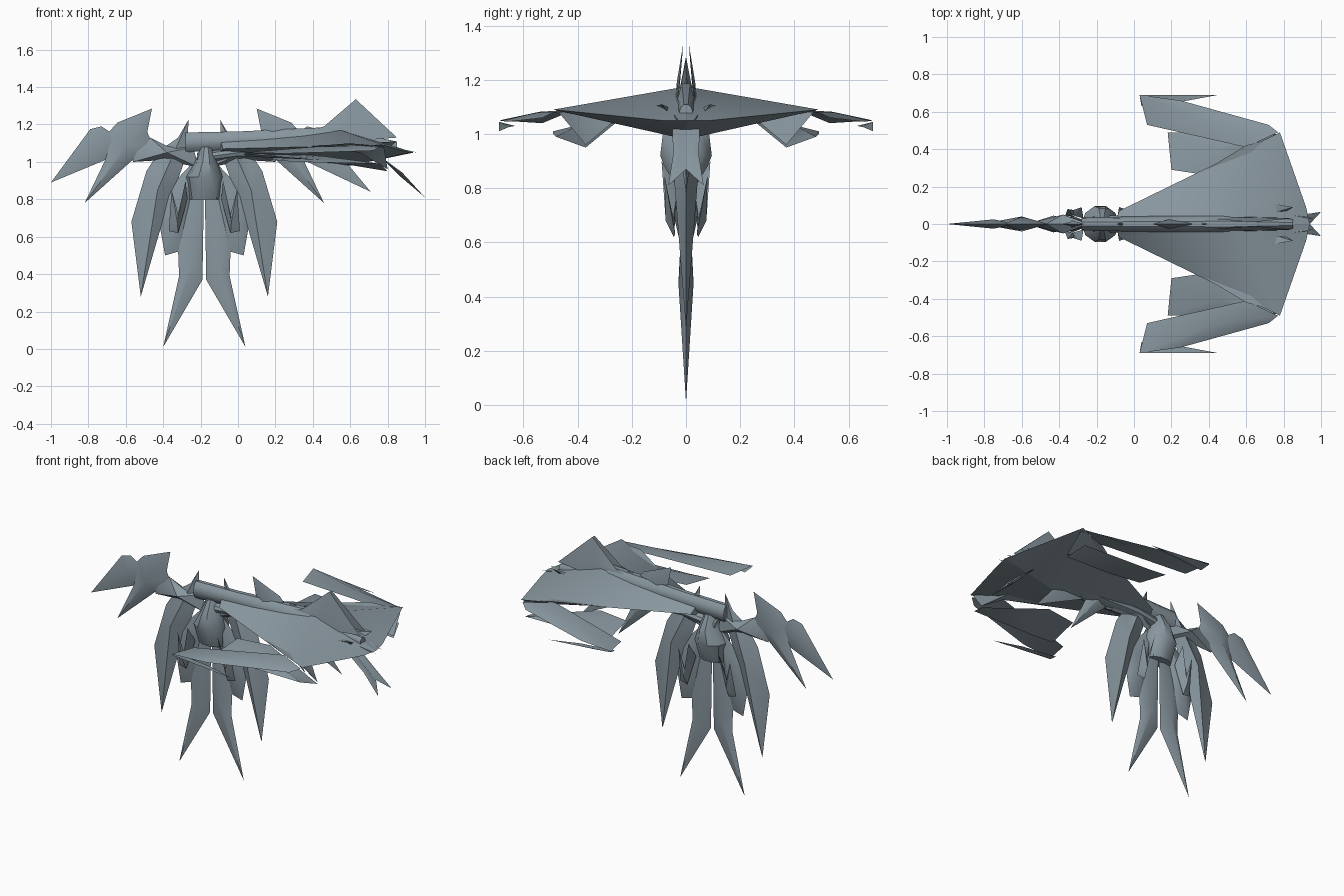
import bpy, bmesh, math
from mathutils import Vector

grey = bpy.data.materials.new("slate_grey")
grey.diffuse_color = (0.25, 0.31, 0.35, 1)
AXIS = -0.18  # x position of the feather fan's own mirror line


def build(name, verts, faces, smooth=35):
    """Make a mesh object with consistent normals and soft shading."""
    bm = bmesh.new()
    vs = [bm.verts.new(v) for v in verts]
    for f in faces:
        bm.faces.new([vs[i] for i in f])
    bmesh.ops.recalc_face_normals(bm, faces=bm.faces)
    me = bpy.data.meshes.new(name)
    bm.to_mesh(me)
    bm.free()
    ob = bpy.data.objects.new(name, me)
    bpy.context.collection.objects.link(ob)
    me.materials.append(grey)
    bpy.ops.object.select_all(action='DESELECT')
    ob.select_set(True)
    bpy.context.view_layer.objects.active = ob
    bpy.ops.object.shade_smooth_by_angle(angle=math.radians(smooth))
    return ob


def blade(name, outline, hub, offset):
    """Lens-shaped blade: sharp outline, raised on both sides at the hub."""
    n = len(outline)
    hub, offset = Vector(hub), Vector(offset)
    verts = list(outline) + [hub + offset, hub - offset]
    faces = [(i, (i + 1) % n, h) for h in (n, n + 1) for i in range(n)]
    return build(name, verts, faces)


def loft(name, rings, axis, n=10):
    """Tube through (centre, half width, half height) rings along x or z."""
    verts, faces = [], []
    for (x, y, z), a, b in rings:
        for i in range(n):
            c, s = math.cos(2 * math.pi * i / n), math.sin(2 * math.pi * i / n)
            verts.append((x, y + a * c, z + b * s) if axis == 'x'
                         else (x + a * c, y + b * s, z))
    for r in range(len(rings) - 1):
        for i in range(n):
            j = (i + 1) % n
            faces.append((r * n + i, r * n + j, r * n + n + j, r * n + n + i))
    faces += [tuple(range(n)), tuple(range(len(verts) - n, len(verts)))]
    return build(name, verts, faces)


# Feather fan: (distance from fan axis, z) outlines, hub, half thickness
FAN = {
    "tail_feather": ([(0, 1.0), (0.10, 0.80), (0.14, 0.52), (0.135, 0.39),
                      (0.22, 0.01), (0.01, 0.37)], (0.07, 0.45), 0.028),
    "inner_feather": ([(0.04, 1.02), (0.20, 0.85), (0.235, 0.64), (0.21, 0.50),
                       (0.14, 0.52), (0.08, 0.75)], (0.15, 0.70), 0.045),
    "long_feather": ([(0.085, 1.225), (0.14, 1.13), (0.24, 1.06), (0.31, 0.95),
                      (0.39, 0.68), (0.34, 0.28), (0.235, 0.64), (0.15, 0.88),
                      (0.09, 1.05)], (0.25, 0.85), 0.045),
    "fan_arm": ([(0.03, 0.97), (0.06, 1.08), (0.20, 1.085), (0.29, 1.13),
                 (0.40, 1.06), (0.38, 1.0), (0.22, 1.01)], (0.2, 1.05), 0.05),
    "crest_feather": ([(0.28, 1.10), (0.305, 1.16), (0.28, 1.285),
                       (0.465, 1.21), (0.51, 1.16), (0.53, 1.01),
                       (0.64, 0.78), (0.395, 1.0)], (0.42, 1.08), 0.04),
    "crest_tip": ([(0.46, 1.13), (0.55, 1.19), (0.61, 1.175), (0.82, 0.89),
                   (0.53, 1.01)], (0.57, 1.10), 0.025),
}
for name, (outline, hub, t) in FAN.items():
    for tag, s in (("left", -1), ("right", 1)):
        pts = [(AXIS + s * u, 0, z) for u, z in outline]
        if name == "crest_tip" and s > 0:
            pts[3] = (0.71, 0, 0.84)
        blade(f"{name}_{tag}", pts, (AXIS + s * hub[0], 0, hub[1]), (0, t, 0))

# Claws hanging under the hips
for tag, s in (("left", -1), ("right", 1)):
    for side in (-1, 1):
        pts = [(AXIS + s * u, side * y, z) for u, y, z in
               ((0.09, 0.03, 0.80), (0.10, 0.09, 0.90), (0.14, 0.07, 0.72),
                (0.175, 0.08, 0.85), (0.19, 0.04, 0.63), (0.14, 0.045, 0.62))]
        blade(f"claw_{tag}_{'back' if side > 0 else 'front'}", pts,
              (AXIS + s * 0.145, side * 0.06, 0.68), (0, 0.015, 0))

# Hips joining the fan to the body
loft("hips", [((-0.17, 0, 1.08), 0.03, 0.04), ((-0.17, 0, 1.0), 0.06, 0.09),
              ((-0.18, 0, 0.92), 0.10, 0.10), ((-0.18, 0, 0.80), 0.08, 0.05)], 'z')
# Long body tube and the neck beneath it
loft("body", [((-0.28, 0, 1.105), 0.035, 0.055), ((0.0, 0, 1.115), 0.04, 0.05),
              ((0.5, 0, 1.125), 0.05, 0.065), ((0.85, 0, 1.08), 0.025, 0.03)], 'x')
loft("neck", [((-0.22, 0, 1.02), 0.04, 0.03), ((0.0, 0, 1.05), 0.05, 0.03),
              ((0.4, 0, 1.05), 0.06, 0.05)], 'x')

# Swept main wing, ridge on top and keel below
WING = [(-0.10, 0, 1.14), (-0.10, 0, 1.05), (-0.08, 0.07, 1.07),
        (0.78, 0.49, 1.09), (0.92, 0.09, 1.05), (0.94, 0, 1.05),
        (0.55, 0.03, 1.17), (0.55, 0, 1.175), (0.60, 0, 0.98)]
WING_FACES = [(0, 2, 6), (0, 6, 7), (2, 3, 6), (3, 4, 6), (6, 4, 5, 7),
              (1, 2, 0), (2, 1, 8), (2, 8, 3), (3, 8, 4), (4, 8, 5)]

# Wing-side blades: outline, hub, thickness vector
SIDES = {
    "outer_panel": ([(0.03, 0.69, 1.05), (0.25, 0.66, 1.045), (0.72, 0.53, 1.06),
                     (0.77, 0.49, 1.08), (0.60, 0.41, 1.09), (0.07, 0.53, 1.04)],
                    (0.42, 0.54, 1.07), (0, 0, 0.012)),
    "tip_spike": ([(0.03, 0.69, 1.045), (0.45, 0.69, 1.01), (0.26, 0.655, 1.025),
                   (0.04, 0.63, 1.03)], (0.14, 0.67, 1.03), (0, 0, 0.006)),
    "inner_panel": ([(0.18, 0.49, 1.01), (0.32, 0.49, 1.0), (0.76, 0.48, 0.99),
                     (0.80, 0.37, 0.95), (0.40, 0.26, 1.04), (0.20, 0.29, 1.04)],
                    (0.45, 0.40, 1.02), (0, 0, 0.012)),
    "wing_strut": ([(0.35, 0.27, 1.08), (0.60, 0.42, 1.10), (0.78, 0.47, 1.08),
                    (0.80, 0.37, 0.96), (0.65, 0.25, 1.06)],
                   (0.65, 0.36, 1.07), (0, 0, 0.02)),
    "back_fin": ([(0.30, 0.03, 1.14), (0.46, 0.025, 1.19), (0.63, 0.01, 1.335),
                  (0.85, 0.03, 1.13), (0.60, 0.04, 1.11)],
                 (0.60, 0.028, 1.19), (0, 0.006, 0)),
    "rear_spike": ([(0.60, 0.03, 1.10), (0.68, 0.12, 1.10), (0.85, 0.09, 1.11),
                    (0.80, 0.06, 1.07), (0.96, 0.03, 1.05)],
                   (0.75, 0.06, 1.085), (0, 0, 0.012)),
    # Forked tail plate sloping down at the rear
    "tail_fork": ([(0.76, 0, 1.03), (0.76, 0.05, 1.03), (0.89, 0.048, 0.92),
                   (1.0, 0.065, 0.81), (0.94, 0, 0.87)],
                  (0.87, 0.02, 0.935), (0.008, 0, 0.008)),
}
for tag, s in (("front", -1), ("back", 1)):
    build(f"main_wing_{tag}", [(x, s * y, z) for x, y, z in WING], WING_FACES)
    for name, (outline, hub, off) in SIDES.items():
        blade(f"{name}_{tag}", [(x, s * y, z) for x, y, z in outline],
              (hub[0], s * hub[1], hub[2]), off)
